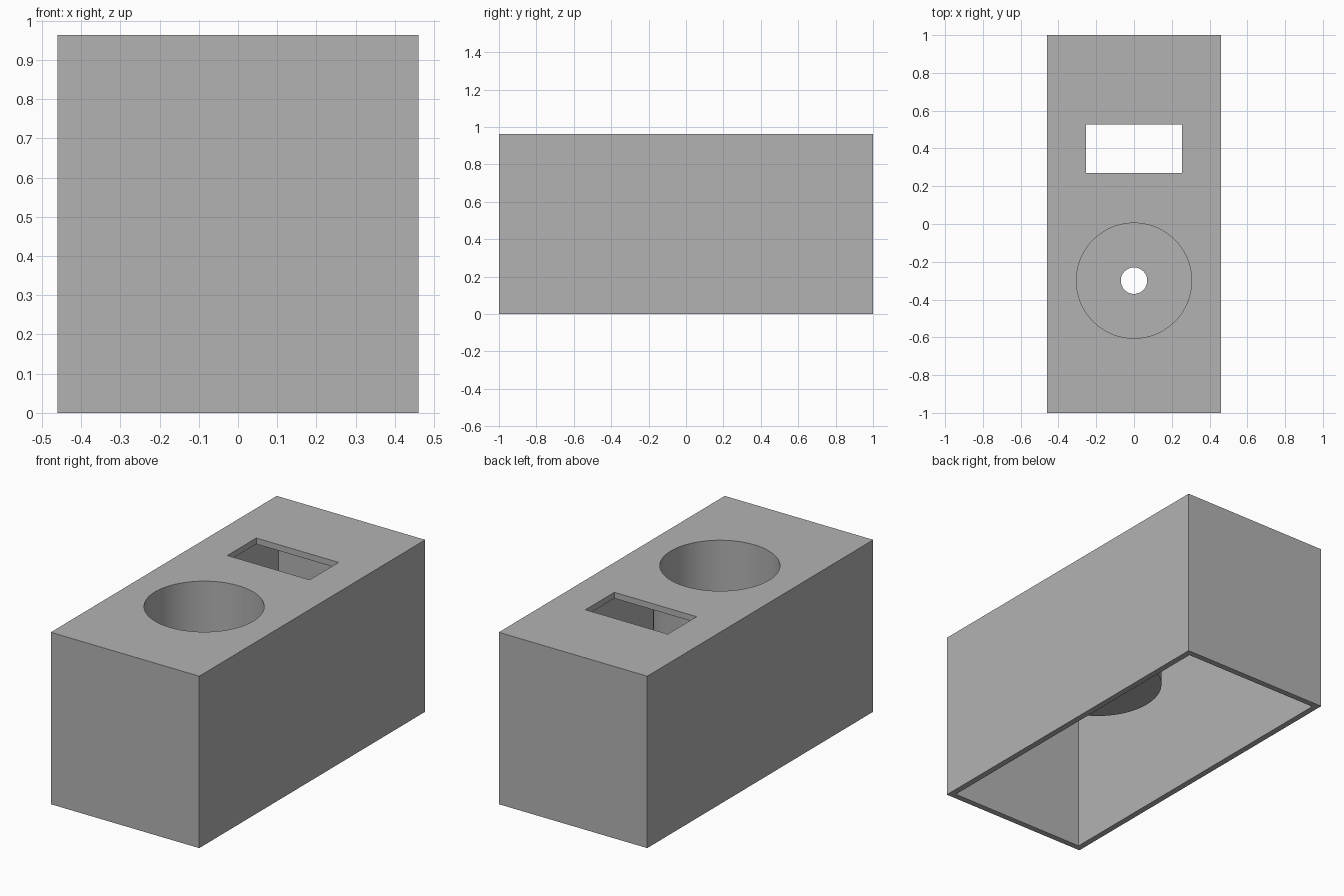
import bpy

# Remove the default cube
old = bpy.data.objects.get("Cube")
if old:
    bpy.data.objects.remove(old, do_unlink=True)

# Overall sizes
WIDTH, LENGTH, HEIGHT, WALL = 0.92, 2.0, 0.963, 0.034
CUP_Y, CUP_RADIUS, CUP_BOTTOM = -0.3, 0.305, 0.54
DRAIN_RADIUS = 0.07
SLOT_Y, SLOT_WIDTH, SLOT_LENGTH = 0.398, 0.51, 0.256
EXTRA = 0.1  # how far cutters overshoot

grey = bpy.data.materials.new("plain grey")
grey.use_nodes = True
colour = (0.45, 0.45, 0.45, 1)
grey.diffuse_color = colour
grey.node_tree.nodes["Principled BSDF"].inputs["Base Color"].default_value = colour


def box(name, width, length, low, high, y=0):
    bpy.ops.mesh.primitive_cube_add(size=1, location=(0, y, (low + high) / 2))
    obj = bpy.context.object
    obj.name = name
    obj.scale = (width, length, high - low)
    bpy.ops.object.transform_apply(location=True, rotation=False, scale=True)
    return obj


def cylinder(name, radius, low, high):
    bpy.ops.mesh.primitive_cylinder_add(
        vertices=96, radius=radius, depth=high - low,
        location=(0, CUP_Y, (low + high) / 2))
    obj = bpy.context.object
    obj.name = name
    return obj


def combine(target, tool, operation):
    tool.hide_render = True
    mod = target.modifiers.new(tool.name, "BOOLEAN")
    mod.operation, mod.solver, mod.object = operation, "EXACT", tool
    bpy.ops.object.select_all(action="DESELECT")
    bpy.context.view_layer.objects.active = target
    target.select_set(True)
    bpy.ops.object.modifier_apply(modifier=mod.name)
    bpy.data.objects.remove(tool, do_unlink=True)


# Case: box open at the bottom
case = box("case", WIDTH, LENGTH, 0, HEIGHT)
case.data.materials.append(grey)
under_top = HEIGHT - WALL
combine(case, box("cavity", WIDTH - 2 * WALL, LENGTH - 2 * WALL, -EXTRA, under_top), "DIFFERENCE")

# Cup hanging from the top plate, with a drain hole in its floor
combine(case, cylinder("cup", CUP_RADIUS + WALL, CUP_BOTTOM, HEIGHT - WALL / 2), "UNION")
combine(case, cylinder("bore", CUP_RADIUS, CUP_BOTTOM + WALL, HEIGHT + EXTRA), "DIFFERENCE")
combine(case, cylinder("drain", DRAIN_RADIUS, CUP_BOTTOM - EXTRA, HEIGHT), "DIFFERENCE")

# Rectangular slot through the top plate
combine(case, box("slot", SLOT_WIDTH, SLOT_LENGTH, under_top - EXTRA, HEIGHT + EXTRA, SLOT_Y), "DIFFERENCE")

bpy.ops.object.shade_smooth_by_angle()
